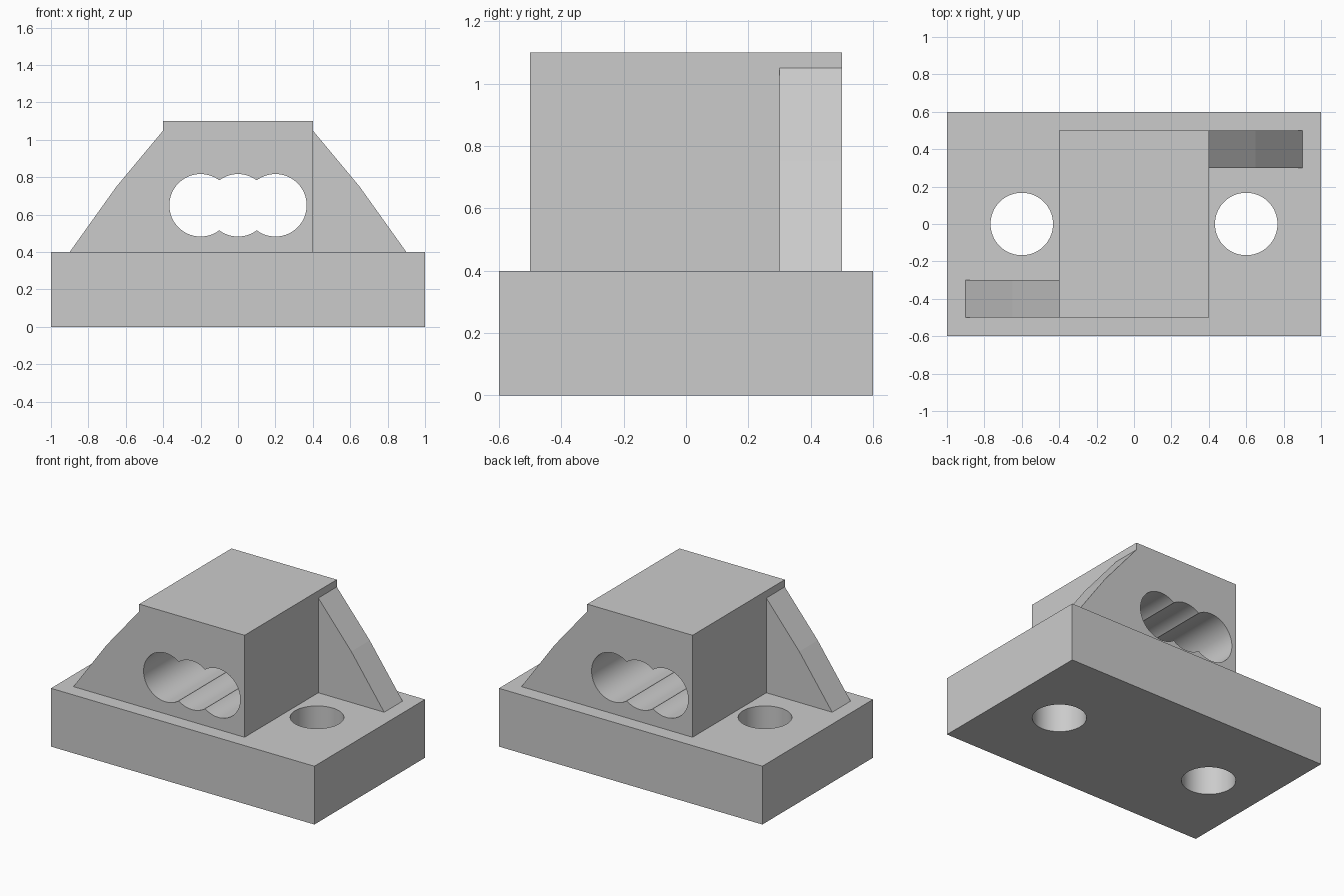
import bpy
import bmesh
import math
from mathutils import Matrix, Vector

cube = bpy.data.objects.get("Cube")
if cube:
    bpy.data.objects.remove(cube, do_unlink=True)

# Single flat colour
grey = bpy.data.materials.new("plain grey")
grey.use_nodes = True
colour = (0.6, 0.6, 0.6, 1)
grey.diffuse_color = colour
grey.node_tree.nodes["Principled BSDF"].inputs["Base Color"].default_value = colour


def make_object(name, bm):
    bmesh.ops.recalc_face_normals(bm, faces=bm.faces)
    mesh = bpy.data.meshes.new(name)
    bm.to_mesh(mesh)
    bm.free()
    mesh.materials.append(grey)
    obj = bpy.data.objects.new(name, mesh)
    bpy.context.collection.objects.link(obj)
    return obj


def extrude_profile(name, profile, y0, y1):
    """Extrude an (x, z) outline from y0 to y1."""
    bm = bmesh.new()
    face = bm.faces.new([bm.verts.new((x, y0, z)) for x, z in profile])
    result = bmesh.ops.extrude_face_region(bm, geom=[face])
    verts = [g for g in result["geom"] if isinstance(g, bmesh.types.BMVert)]
    bmesh.ops.translate(bm, vec=Vector((0, y1 - y0, 0)), verts=verts)
    return make_object(name, bm)


def box(name, half_x, half_y, z0, z1):
    outline = [(-half_x, z0), (half_x, z0), (half_x, z1), (-half_x, z1)]
    return extrude_profile(name, outline, -half_y, half_y)


def cylinder(name, centre, along_y=False):
    turn = Matrix.Rotation(math.pi / 2 if along_y else 0, 4, "X")
    bm = bmesh.new()
    bmesh.ops.create_cone(bm, cap_ends=True, segments=128, radius1=0.167,
                          radius2=0.167, depth=2,
                          matrix=Matrix.Translation(centre) @ turn)
    obj = make_object(name, bm)
    obj.hide_render = True
    return obj


def combine(target, tool, operation):
    """Apply a boolean and discard the tool object."""
    mod = target.modifiers.new(operation.lower(), "BOOLEAN")
    mod.operation = operation
    mod.solver = "EXACT"
    mod.object = tool
    bpy.context.view_layer.objects.active = target
    bpy.ops.object.modifier_apply(modifier=mod.name)
    bpy.data.objects.remove(tool, do_unlink=True)


# Base plate with two vertical bolt holes
base = box("base_plate", 1, 0.6, 0, 0.4)
for x in (-0.6, 0.6):
    combine(base, cylinder("bolt_hole", (x, 0, 0.2)), "DIFFERENCE")

# Upper block with a bent gusset at two opposite corners
block = box("upper_block", 0.4, 0.5, 0.4, 1.1)
slope = [(0.2, 0.4), (0.9, 0.4), (0.65, 0.75), (0.4, 1.05), (0.2, 1.05)]
for side in (-1, 1):
    outline = [(side * x, z) for x, z in slope]
    gusset = extrude_profile("gusset", outline, side * 0.3, side * 0.5)
    combine(block, gusset, "UNION")

# Slot through the block made of three overlapping bores
for x in (-0.2, 0, 0.2):
    combine(block, cylinder("slot_bore", (x, 0, 0.65), True), "DIFFERENCE")

# Smooth bores, crisp edges
for obj in (base, block):
    bpy.ops.object.select_all(action="DESELECT")
    obj.select_set(True)
    bpy.context.view_layer.objects.active = obj
    bpy.ops.object.shade_smooth_by_angle(angle=math.radians(3.5))
